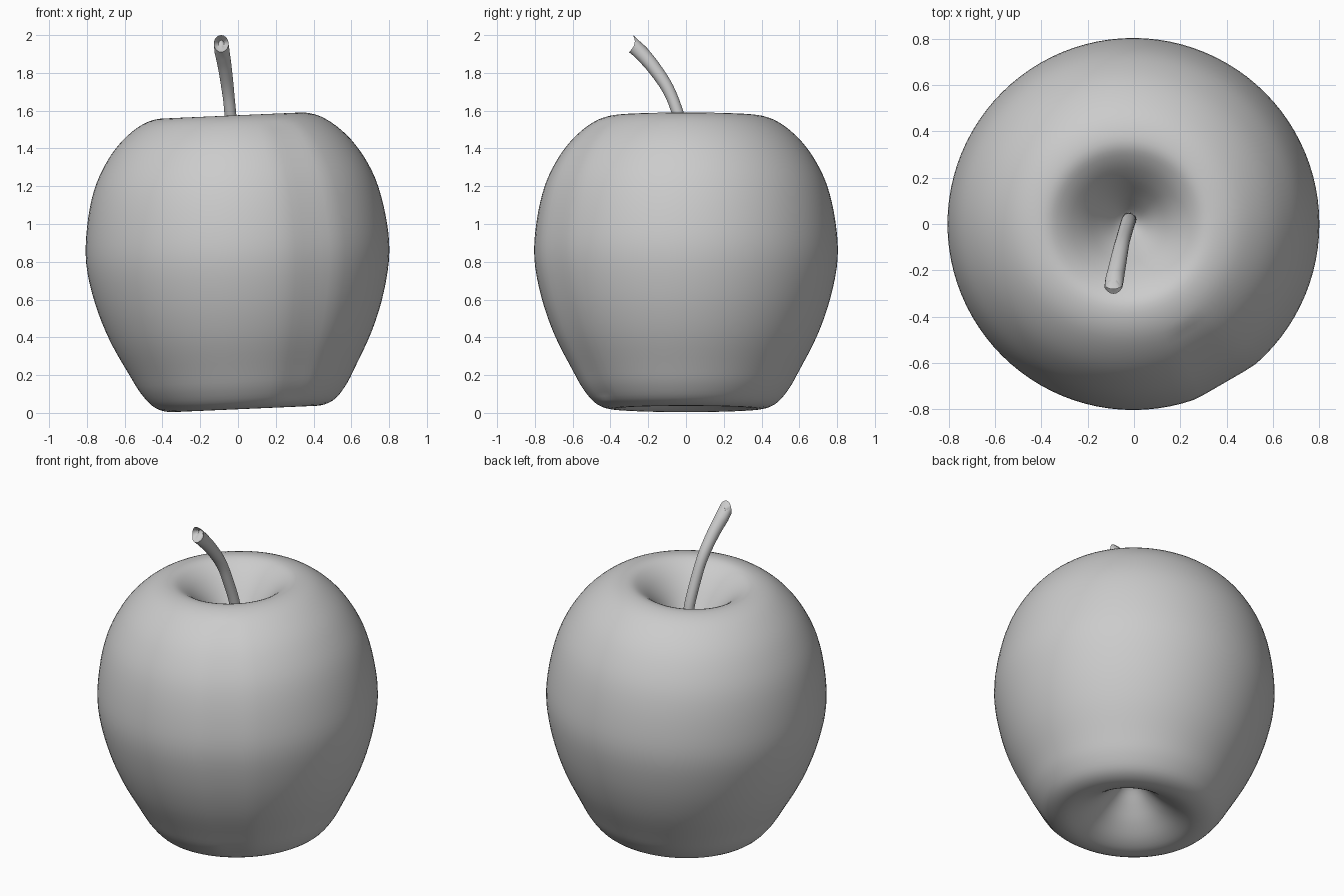
import bpy, bmesh
from math import sin, cos, pi, radians
from mathutils import Vector, Matrix

if "Cube" in bpy.data.objects:
    bpy.data.objects.remove(bpy.data.objects["Cube"])


def smooth_path(pts, steps):
    """Catmull-Rom curve through the control points."""
    p = [Vector(q) for q in pts]
    p = [2 * p[0] - p[1]] + p + [2 * p[-1] - p[-2]]
    out = []
    for i in range(1, len(p) - 2):
        a, b, c, d = p[i - 1:i + 3]
        for s in range(steps):
            t = s / steps
            out.append(0.5 * (2 * b + (c - a) * t + (2 * a - 5 * b + 4 * c - d) * t * t
                              + (3 * b - a - 3 * c + d) * t ** 3))
    return out + [p[-2]]


def skin_rings(name, rings, start, end, angle):
    """Join rings of points into a closed surface with a point at each end."""
    bm = bmesh.new()
    loops = [[bm.verts.new(v) for v in r] for r in rings]
    n = len(loops[0])
    for a, b in zip(loops, loops[1:]):
        for i in range(n):
            j = (i + 1) % n
            bm.faces.new((a[i], a[j], b[j], b[i]))
    for loop, tip in ((loops[0], start), (loops[-1], end)):
        v = bm.verts.new(tip)
        for i in range(n):
            bm.faces.new((loop[i], loop[(i + 1) % n], v))
    bmesh.ops.recalc_face_normals(bm, faces=bm.faces)
    me = bpy.data.meshes.new(name)
    bm.to_mesh(me)
    bm.free()
    ob = bpy.data.objects.new(name, me)
    bpy.context.collection.objects.link(ob)
    bpy.ops.object.select_all(action='DESELECT')
    bpy.context.view_layer.objects.active = ob
    ob.select_set(True)
    bpy.ops.object.shade_smooth_by_angle(angle=radians(angle))
    return ob


# Fruit body: lathed outline with a hollow at each end, leaning slightly
outline = [(0, 0.27), (0.05, 0.25), (0.12, 0.18), (0.20, 0.105), (0.29, 0.045),
           (0.38, 0.02), (0.47, 0.045), (0.54, 0.12), (0.60, 0.225), (0.695, 0.41),
           (0.765, 0.61), (0.803, 0.82), (0.79, 1.02), (0.745, 1.21), (0.67, 1.36),
           (0.58, 1.47), (0.47, 1.55), (0.36, 1.575), (0.28, 1.54), (0.20, 1.46),
           (0.12, 1.35), (0.05, 1.26), (0, 1.23)]
profile = smooth_path([(r, 0, z) for r, z in outline], 4)
lean = (Matrix.Translation((0, 0, 0.8)) @ Matrix.Rotation(radians(-2.5), 4, 'Y')
        @ Matrix.Translation((0, 0, -0.8)))


def body_ring(r, z, n=96):
    ring = []
    for i in range(n):
        a = 2 * pi * i / n
        # Faint flat on the front right
        off = abs(a - radians(300))
        flat = 1.0
        if off < radians(10) and r > 0.5:
            flat = cos(radians(10)) / cos(off)
        ring.append(lean @ Vector((r * flat * cos(a), r * flat * sin(a), z)))
    return ring


skin_rings("fruit_body", [body_ring(p.x, p.z) for p in profile[1:-1]],
           lean @ profile[0], lean @ profile[-1], 60)

# Stem: bent tube that thickens towards a cupped, upright cut end
path = smooth_path([(-0.02, 0.02, 1.2), (-0.025, 0.01, 1.4), (-0.042, -0.048, 1.6),
                    (-0.055, -0.098, 1.72), (-0.07, -0.172, 1.83),
                    (-0.084, -0.24, 1.91)], 5)
rings = []
for i, c in enumerate(path):
    t = (path[min(i + 1, len(path) - 1)] - path[max(i - 1, 0)]).normalized()
    side = Vector((1, 0, 0))
    side = (side - t * side.dot(t)).normalized()
    up = side.cross(t)
    rad = 0.031 + 0.009 * max(0, (i / (len(path) - 1) - 0.5) * 2)
    rings.append([c + rad * (side * cos(2 * pi * k / 20) + up * sin(2 * pi * k / 20))
                  for k in range(20)])


def end_ring(scale, depth):
    return [Vector((-0.089 + 0.039 * scale * cos(a),
                    -0.292 + depth + 0.01 * sin(-a) * -1 + 0.02 * cos(a) ** 2,
                    1.955 - 0.045 * scale * sin(-a)))
            for a in (2 * pi * k / 20 for k in range(20))]


# Match the ring direction of the tube (its second axis points up and forward or back)
ends = [end_ring(1, 0), end_ring(0.75, 0.015), end_ring(0.4, 0.03)]
if (rings[-1][5] - path[-1]).z < 0:
    ends = [[r[-k % 20] for k in range(20)] for r in ends]
skin_rings("stem", rings + ends, path[0], Vector((-0.089, -0.255, 1.955)), 45)
